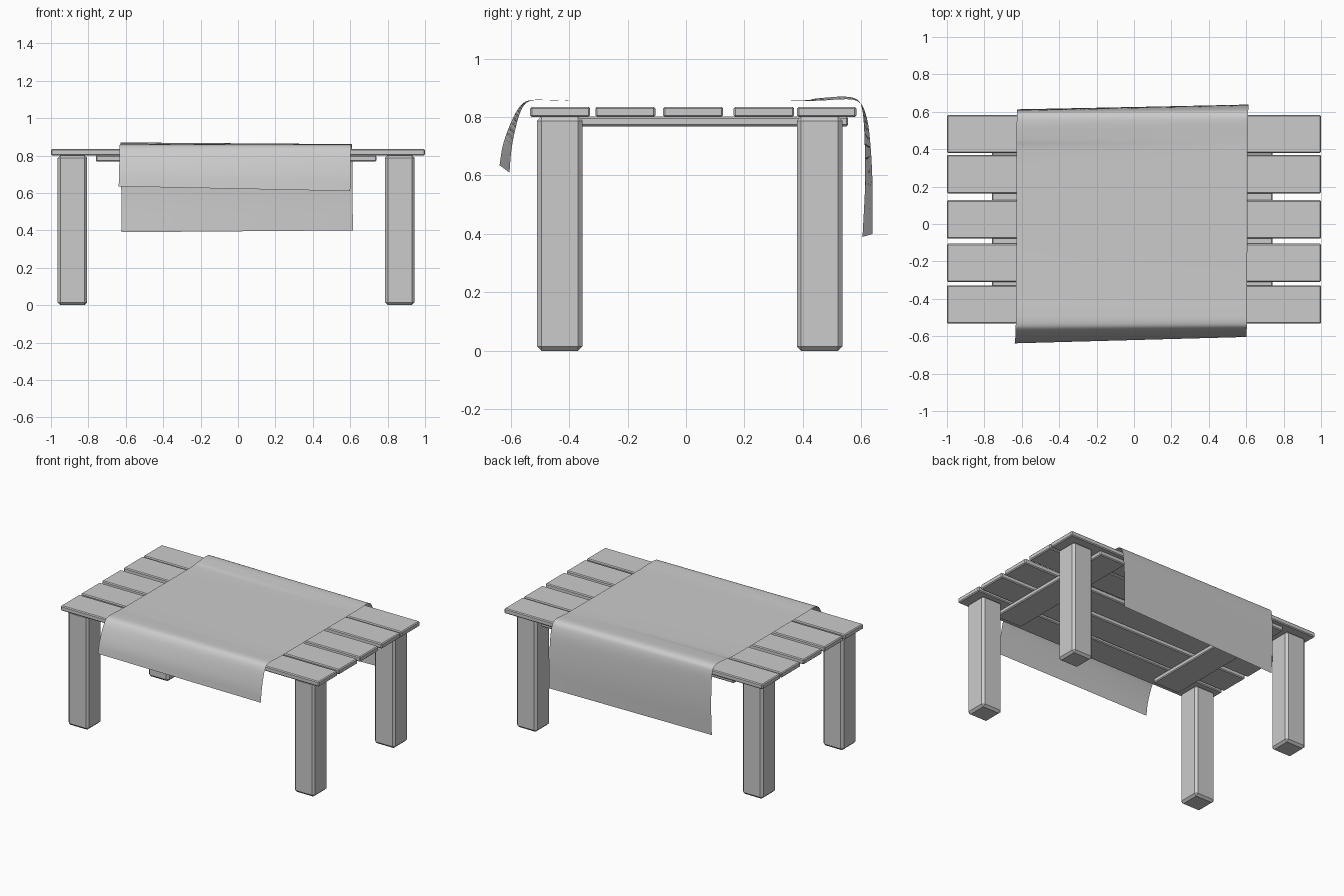
import bpy
import bmesh
from mathutils import Vector

if "Cube" in bpy.data.objects:
    bpy.data.objects.remove(bpy.data.objects["Cube"])


def box(name, lo, hi, bevel):
    """Chamfered box between two corners."""
    lo, hi = Vector(lo), Vector(hi)
    bm = bmesh.new()
    bmesh.ops.create_cube(bm, size=1)
    bmesh.ops.scale(bm, vec=hi - lo, verts=bm.verts)
    bmesh.ops.bevel(bm, geom=bm.edges[:], offset=bevel, segments=1,
                    profile=0.5, affect='EDGES')
    mesh = bpy.data.meshes.new(name)
    bm.to_mesh(mesh)
    bm.free()
    obj = bpy.data.objects.new(name, mesh)
    obj.location = (lo + hi) / 2
    bpy.context.collection.objects.link(obj)
    return obj


def smooth_path(pts, steps):
    """Catmull-Rom curve through the points."""
    p = [Vector(q) for q in pts]
    p = [2 * p[0] - p[1]] + p + [2 * p[-1] - p[-2]]
    out = []
    for i in range(1, len(p) - 2):
        a, b, c, d = p[i - 1:i + 3]
        for k in range(steps):
            t = k / steps
            out.append(0.5 * (2 * b + (c - a) * t
                              + (2 * a - 5 * b + 4 * c - d) * t * t
                              + (3 * b - a - 3 * c + d) * t ** 3))
    out.append(p[-2])
    return out


# Table top planks
for i, (y0, y1) in enumerate([(-0.533, -0.328), (-0.31, -0.105), (-0.078, 0.127),
                              (0.163, 0.37), (0.38, 0.583)]):
    box(f"top_plank_{i + 1}", (-1, y0, 0.80), (1, y1, 0.835), 0.006)

# Legs
for side, x in (("left", -0.885), ("right", 0.865)):
    for end, y in (("front", -0.432), ("back", 0.457)):
        box(f"{end}_{side}_leg", (x - 0.079, y - 0.078, 0),
            (x + 0.079, y + 0.078, 0.802), 0.015)

# Cross battens under the planks
box("left_batten", (-0.76, -0.47, 0.768), (-0.555, 0.555, 0.801), 0.006)
box("right_batten", (0.535, -0.47, 0.768), (0.74, 0.555, 0.801), 0.006)

# Table runner: loft between the left and right edge profiles (x, y, z)
left = [(-0.638, -0.638, 0.635), (-0.636, -0.625, 0.71), (-0.634, -0.595, 0.79),
        (-0.633, -0.565, 0.84), (-0.632, -0.53, 0.858), (-0.631, -0.45, 0.858),
        (-0.63, -0.33, 0.855), (-0.628, 0.33, 0.855), (-0.627, 0.45, 0.864),
        (-0.627, 0.54, 0.87), (-0.626, 0.585, 0.86), (-0.626, 0.602, 0.83),
        (-0.625, 0.61, 0.75), (-0.624, 0.613, 0.58), (-0.623, 0.604, 0.39)]
right = [(0.60, -0.604, 0.61), (0.601, -0.597, 0.69), (0.602, -0.58, 0.775),
         (0.603, -0.558, 0.835), (0.604, -0.525, 0.857), (0.605, -0.45, 0.857),
         (0.605, -0.33, 0.855), (0.607, 0.33, 0.855), (0.608, 0.45, 0.856),
         (0.609, 0.55, 0.861), (0.61, 0.59, 0.852), (0.611, 0.612, 0.82),
         (0.612, 0.628, 0.74), (0.613, 0.638, 0.58), (0.614, 0.638, 0.40)]
rows = list(zip(smooth_path(left, 4), smooth_path(right, 4)))
COLS = 12
verts = [a.lerp(b, c / COLS) for a, b in rows for c in range(COLS + 1)]
w = COLS + 1
faces = [(r * w + c, r * w + c + 1, (r + 1) * w + c + 1, (r + 1) * w + c)
         for r in range(len(rows) - 1) for c in range(COLS)]
mesh = bpy.data.meshes.new("table_runner")
mesh.from_pydata(verts, [], faces)
mesh.shade_smooth()
runner = bpy.data.objects.new("table_runner", mesh)
bpy.context.collection.objects.link(runner)
